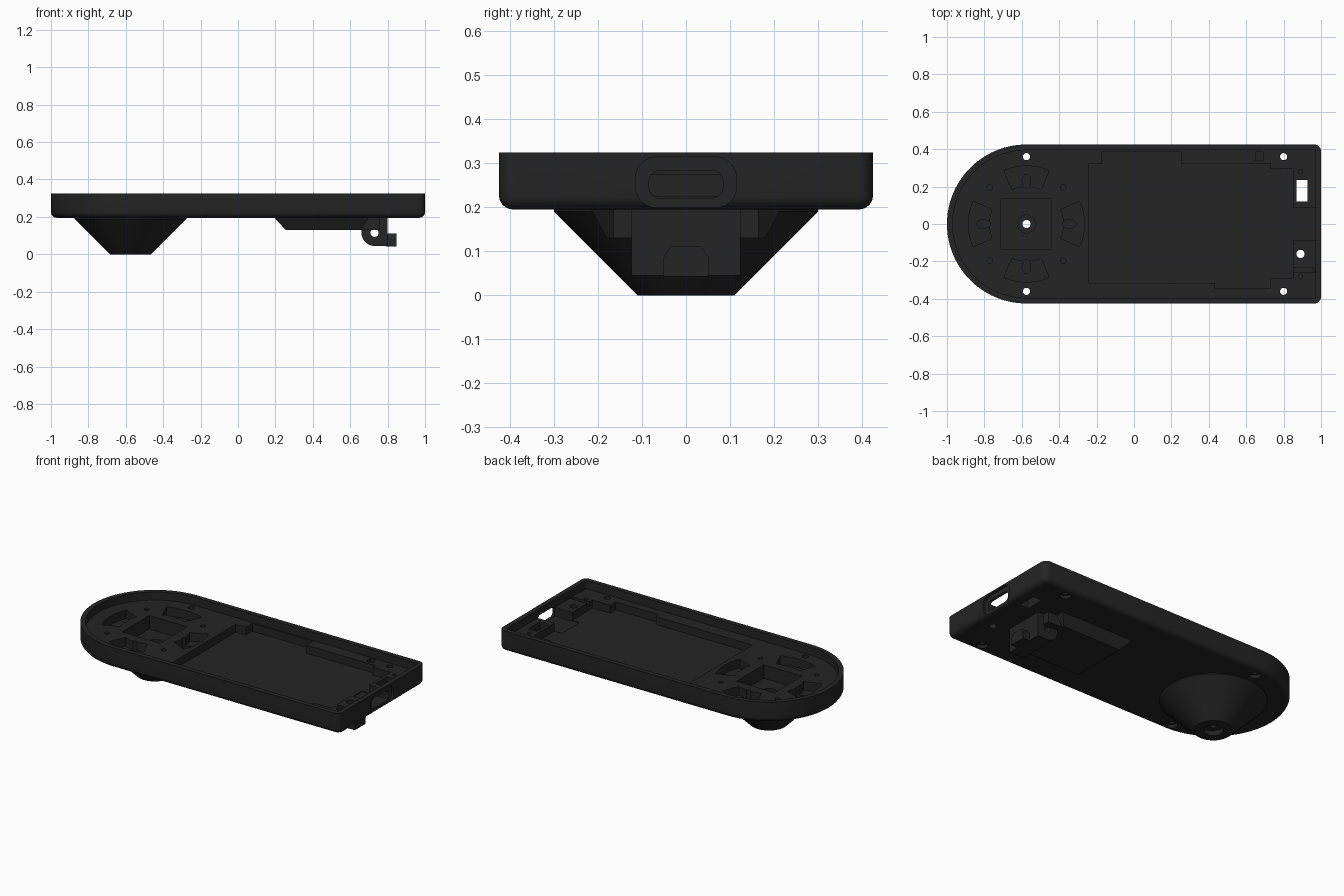
import bpy, bmesh, math
from mathutils import Matrix

if "Cube" in bpy.data.objects:
    bpy.data.objects.remove(bpy.data.objects["Cube"])

CX, R = -0.575, 0.425          # round end centre and radius
TOP, LEDGE, FLOOR, BASE = 0.325, 0.275, 0.225, 0.195

black = bpy.data.materials.new("matte black")
black.diffuse_color = (0.018, 0.018, 0.018, 1)
black.use_nodes = True
black.node_tree.nodes["Principled BSDF"].inputs["Base Color"].default_value = black.diffuse_color


def loft(name, rings):
    """Closed solid through rings of equal point count."""
    bm = bmesh.new()
    loops = [[bm.verts.new(p) for p in r] for r in rings]
    n = len(loops[0])
    for a, b in zip(loops, loops[1:]):
        for i in range(n):
            j = (i + 1) % n
            bm.faces.new((a[i], a[j], b[j], b[i]))
    bm.faces.new(loops[0][::-1])
    bm.faces.new(loops[-1])
    bmesh.ops.recalc_face_normals(bm, faces=bm.faces)
    me = bpy.data.meshes.new(name)
    bm.to_mesh(me)
    bm.free()
    ob = bpy.data.objects.new(name, me)
    bpy.context.collection.objects.link(ob)
    me.materials.append(black)
    return ob


def prism(name, pts, z0, z1):
    return loft(name, [[(x, y, z) for x, y in pts] for z in (z0, z1)])


def box(name, x0, x1, y0, y1, z0, z1):
    return prism(name, [(x0, y0), (x1, y0), (x1, y1), (x0, y1)], z0, z1)


def circle(x, y, r, n=32):
    return [(x + r * math.cos(2 * math.pi * i / n),
             y + r * math.sin(2 * math.pi * i / n)) for i in range(n)]


def cyl(name, x, y, r, z0, z1):
    return prism(name, circle(x, y, r), z0, z1)


def combine(ob, tool, op='DIFFERENCE'):
    m = ob.modifiers.new(op.lower(), 'BOOLEAN')
    m.operation, m.solver, m.object = op, 'EXACT', tool
    bpy.context.view_layer.objects.active = ob
    bpy.ops.object.modifier_apply(modifier=m.name)
    bpy.data.objects.remove(tool)


def smooth(ob):
    bpy.ops.object.select_all(action='DESELECT')
    ob.select_set(True)
    bpy.context.view_layer.objects.active = ob
    bpy.ops.object.shade_smooth_by_angle(angle=math.radians(30))


def outline(d):
    """Tray outline, round on the left, inset by d."""
    pts = [(CX + (R - d) * math.cos(a), (R - d) * math.sin(a))
           for a in [math.pi * (0.5 + i / 48) for i in range(49)]]
    c = max(0.036 - d, 0.004)
    for s, start in ((-1, -90), (1, 0)):
        for i in range(7):
            a = math.radians(start + i * 15)
            pts.append((1 - d - c + c * math.cos(a),
                        s * (R - d - c) + c * math.sin(a)))
    return pts


# Tray with a rounded lower edge
rings = []
for i in range(7):
    a = math.radians(i * 15)
    d, z = 0.032 * (1 - math.sin(a)), BASE + 0.032 * (1 - math.cos(a))
    rings.append([(x, y, z) for x, y in outline(d)])
rings.append([(x, y, TOP) for x, y in outline(0)])
tray = loft("tray", rings)

# Conical foot under the round end
foot = loft("foot", [[(x, y, z) for x, y in circle(CX, 0, r, 64)]
                     for r, z in ((0.11, 0), (0.3, 0.19), (0.3, 0.205))])
combine(tray, foot, 'UNION')

# Recess inside the rim, then the stepped device bay
combine(tray, prism("rim_cutter", outline(0.03), LEDGE, 0.5))
bay = [(-0.24, -0.315), (0.43, -0.315), (0.43, -0.345), (0.73, -0.345),
       (0.73, -0.29), (0.85, -0.29), (0.85, 0.295), (0.73, 0.295),
       (0.73, 0.32), (0.25, 0.32), (0.25, 0.385), (-0.17, 0.385),
       (-0.17, 0.32), (-0.24, 0.32)]
combine(tray, prism("bay_cutter", bay, FLOOR, 0.4))
combine(tray, box("clip_cutter", 0.65, 0.69, 0.34, 0.385, 0.25, 0.4))
combine(tray, box("corner_cutter", 0.84, 0.965, -0.26, -0.235, 0.255, 0.4))

# Port: bay extension, shallow outer recess and through slot
combine(tray, box("port_bay_cutter", 0.8, 0.97, -0.087, 0.087, 0.22, 0.4))


def rounded_slot(name, hw, z0, z1, r, x0, x1):
    pts = []
    for sy, sz, st in ((1, 1, 0), (-1, 1, 90), (-1, -1, 180), (1, -1, 270)):
        for i in range(7):
            a = math.radians(st + 15 * i)
            pts.append((sy * (hw - r) + r * math.cos(a),
                        (z1 - r if sz > 0 else z0 + r) + r * math.sin(a)))
    return loft(name, [[(x, y, z) for y, z in pts] for x in (x0, x1)])


combine(tray, rounded_slot("port_recess_cutter", 0.115, 0.198, 0.315, 0.05, 0.985, 1.1))
combine(tray, rounded_slot("port_slot_cutter", 0.084, 0.221, 0.284, 0.025, 0.9, 1.1))

# Square well and four curved pockets in the round end
combine(tray, box("well_cutter", -0.71, -0.445, -0.135, 0.135, 0.19, 0.4))
for k in range(4):
    mid = k * math.pi / 2
    span = [mid + math.radians(-23 + 46 * i / 12) for i in range(13)]
    arc = [(CX + 0.31 * math.cos(a), 0.31 * math.sin(a)) for a in span]
    arc += [(CX + 0.2 * math.cos(a), 0.2 * math.sin(a)) for a in span[::-1]]
    combine(tray, prism("arc_cutter", arc, 0.22, 0.4))
    oval = [(x * 1.6, y) for x, y in circle(0, 0, 0.023, 20)]
    c, s = math.cos(mid), math.sin(mid)
    oval = [(CX + (0.228 + x) * c - y * s, (0.228 + x) * s + y * c) for x, y in oval]
    combine(tray, prism("oval_cutter", oval, 0.185, 0.3))
    a = mid + math.pi / 4
    combine(tray, cyl("pin_cutter", CX + 0.277 * math.cos(a),
                      0.277 * math.sin(a), 0.015, 0.235, 0.3))

# Central bolt hole with recesses at both ends
combine(tray, cyl("bolt_cutter", CX, 0, 0.022, -0.1, 0.4))
combine(tray, cyl("bolt_top_cutter", CX, 0, 0.048, 0.15, 0.4))
combine(tray, cyl("bolt_bottom_cutter", CX, 0, 0.055, -0.1, 0.03))

# Screw holes with counterbores, strap slot and lens hole
for x in (CX, 0.8):
    for y in (-0.36, 0.36):
        combine(tray, cyl("screw_cutter", x, y, 0.019, 0.1, 0.4))
        combine(tray, cyl("counterbore_cutter", x, y, 0.033, 0.1, 0.215))
combine(tray, box("strap_cutter", 0.868, 0.928, 0.12, 0.235, 0.1, 0.4))
combine(tray, cyl("round_hole_cutter", 0.89, -0.16, 0.022, 0.1, 0.4))
for y in (-0.28, 0.28):
    combine(tray, cyl("peg_cutter", 0.89, y, 0.012, 0.25, 0.4))
smooth(tray)

# Tapered block under the tray
loft("under_block", [
    [(0.19, -0.218, 0.2), (0.7, -0.218, 0.2), (0.7, 0.218, 0.2), (0.19, 0.218, 0.2)],
    [(0.255, -0.18, 0.13), (0.66, -0.18, 0.13), (0.66, 0.18, 0.13), (0.255, 0.18, 0.13)]])

# Hinge barrel with cross hole
prof = [(0.66, 0.2), (0.66, 0.115)]
prof += [(0.73 + 0.07 * math.cos(a), 0.115 + 0.07 * math.sin(a))
         for a in [math.pi * (1 + i / 24) for i in range(1, 13)]]
prof += [(0.8, 0.045), (0.8, 0.2)]
hinge = loft("hinge", [[(x, y, z) for x, z in prof] for y in (-0.124, 0.124)])
pin = cyl("hinge_pin_cutter", 0, 0, 0.022, -0.3, 0.3)
pin.data.transform(Matrix.Translation((0.73, 0, 0.115)) @ Matrix.Rotation(math.pi / 2, 4, 'X'))
combine(hinge, pin)
smooth(hinge)

# Side lugs beside the hinge
for s in (-1, 1):
    y0, y1 = sorted((s * 0.12, s * 0.165))
    box("hinge_lug", 0.66, 0.76, y0, y1, 0.13, 0.2)

# Latch tab
tab = [(-0.052, 0.043), (0.052, 0.043), (0.052, 0.085), (0.035, 0.111),
       (-0.035, 0.111), (-0.052, 0.085)]
loft("latch_tab", [[(x, y, z) for y, z in tab] for x in (0.79, 0.847)])
